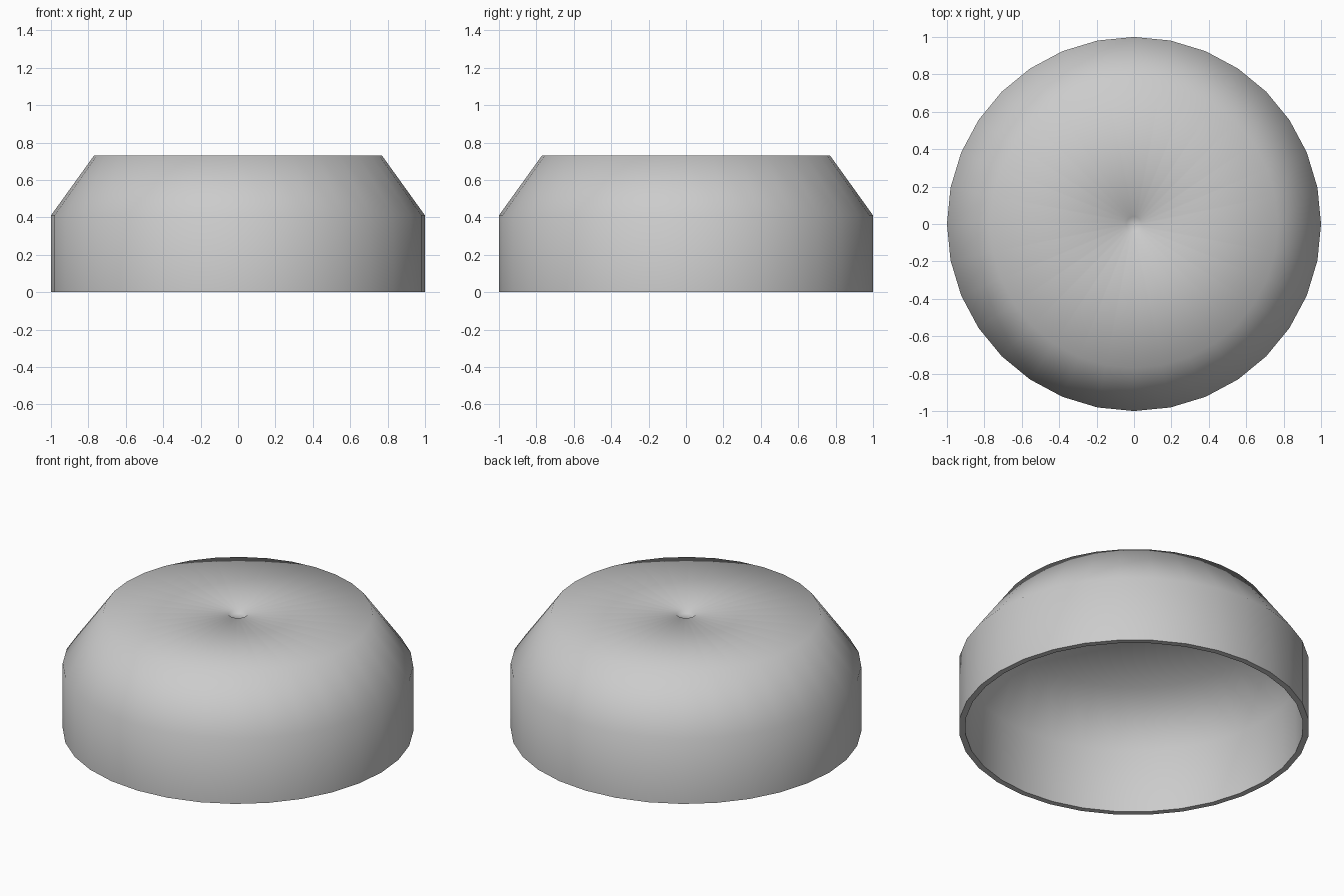
import bpy, bmesh, math
from mathutils import Matrix

if "Cube" in bpy.data.objects:
    bpy.data.objects.remove(bpy.data.objects["Cube"])

# Closed (radius, height) section of the hollow cap: dimple, outer skin, then inner skin
profile = [
    (0.0, 0.715), (0.04, 0.715), (0.055, 0.73),      # dimple in the top
    (0.77, 0.73), (1.0, 0.41), (1.0, 0.0),           # outer top, bevel and wall
    (0.965, 0.0), (0.965, 0.40), (0.752, 0.695), (0.0, 0.695),  # inner wall and ceiling
]

# Spin the section round the vertical axis
bm = bmesh.new()
verts = [bm.verts.new((r, 0, z)) for r, z in profile]
edges = [bm.edges.new(pair) for pair in zip(verts, verts[1:])]
bmesh.ops.spin(bm, geom=verts + edges, cent=(0, 0, 0), axis=(0, 0, 1),
               angle=math.tau, steps=32)
bmesh.ops.remove_doubles(bm, verts=bm.verts, dist=0.0005)
bmesh.ops.recalc_face_normals(bm, faces=bm.faces)

mesh = bpy.data.meshes.new("round_cap")
bm.to_mesh(mesh)
bm.free()
cap = bpy.data.objects.new("round_cap", mesh)
bpy.context.collection.objects.link(cap)

# Soft skin with a crisp bottom lip
bpy.context.view_layer.objects.active = cap
cap.select_set(True)
bpy.ops.object.shade_smooth_by_angle(angle=math.radians(65))
